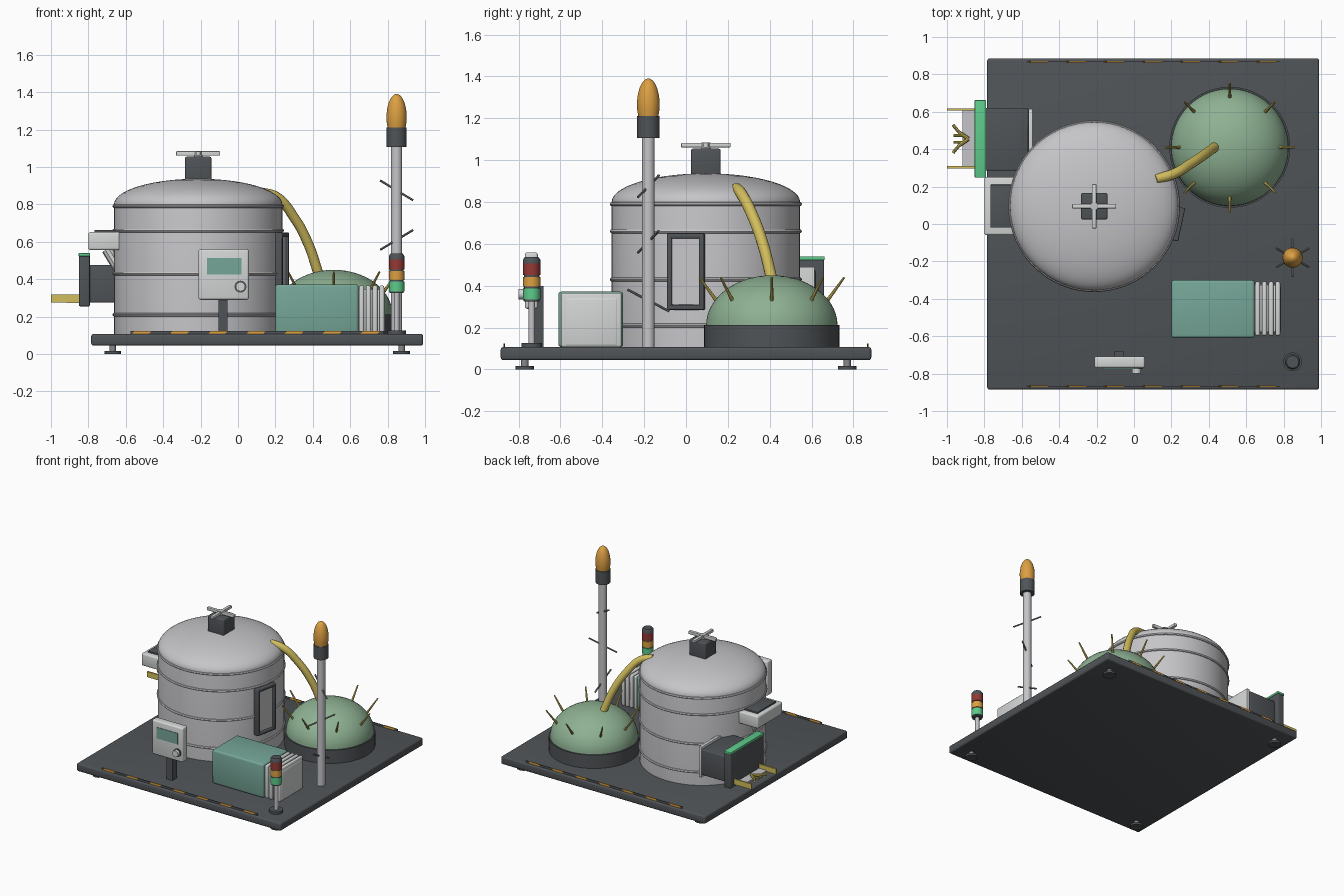
import bpy, bmesh, math
from mathutils import Vector, Matrix

if "Cube" in bpy.data.objects:
    bpy.data.objects.remove(bpy.data.objects["Cube"])

def mat(name, *c):
    m = bpy.data.materials.new(name)
    m.diffuse_color = (*c, 1)
    m.use_nodes = True
    m.node_tree.nodes["Principled BSDF"].inputs["Base Color"].default_value = m.diffuse_color
    return m

DARK = mat("charcoal", .08, .088, .096)
STEEL = mat("steel", .56, .56, .58)
PALE = mat("pale_grey", .66, .67, .67)
MID = mat("mid_grey", .24, .25, .26)
SAGE = mat("sage_green", .27, .44, .29)
TEAL = mat("teal", .18, .38, .31)
YELLOW = mat("yellow", .64, .51, .11)
ORANGE = mat("orange", .72, .35, .055)
RED = mat("red", .30, .04, .035)
GREEN = mat("bright_green", .11, .60, .26)

def finish(name, bm, m, smooth=True):
    bmesh.ops.recalc_face_normals(bm, faces=bm.faces)
    me = bpy.data.meshes.new(name)
    bm.to_mesh(me)
    bm.free()
    me.materials.append(m)
    ob = bpy.data.objects.new(name, me)
    bpy.context.collection.objects.link(ob)
    if smooth:
        bpy.context.view_layer.objects.active = ob
        bpy.ops.object.select_all(action='DESELECT')
        ob.select_set(True)
        bpy.ops.object.shade_smooth_by_angle(angle=math.radians(35))
    return ob

def box(name, m, x, y, z, bevel=0, xf=None):
    """Box from min/max pairs, optionally bevelled and transformed."""
    bm = bmesh.new()
    bmesh.ops.create_cube(bm, size=1)
    for v in bm.verts:
        v.co = Vector([(a + b) / 2 + c * (b - a) for (a, b), c in zip((x, y, z), v.co)])
    if bevel:
        bmesh.ops.bevel(bm, geom=bm.edges[:], offset=bevel, segments=3, profile=.5, affect='EDGES')
    if xf:
        bm.transform(xf)
    return finish(name, bm, m, bool(bevel))

def lathe(name, m, profile, at=(0, 0), n=48):
    """Spin (radius, z) points around a vertical axis."""
    bm = bmesh.new()
    vs = [bm.verts.new((at[0] + r, at[1], z)) for r, z in profile]
    es = [bm.edges.new(p) for p in zip(vs, vs[1:])]
    bmesh.ops.spin(bm, geom=vs + es, cent=(*at, 0), axis=(0, 0, 1), angle=math.tau, steps=n)
    bmesh.ops.remove_doubles(bm, verts=bm.verts, dist=1e-5)
    return finish(name, bm, m)

def cyl(name, m, at, r, z0, z1, n=32):
    return lathe(name, m, [(0, z0), (r, z0), (r, z1), (0, z1)], at, n)

def rod(name, m, a, b, r1, r2=None, n=10):
    """Round bar between two points."""
    a, b = Vector(a), Vector(b)
    bm = bmesh.new()
    bmesh.ops.create_cone(bm, cap_ends=True, segments=n, radius1=r1,
                          radius2=r1 if r2 is None else r2, depth=(b - a).length)
    q = (b - a).to_track_quat('Z', 'Y').to_matrix().to_4x4()
    bm.transform(Matrix.Translation((a + b) / 2) @ q)
    return finish(name, bm, m)

def arc(r, z, h, n=14):
    """Quarter ellipse from the rim to the top."""
    return [(r * math.cos(i * math.pi / 2 / n) if i < n else 0, z + h * math.sin(i * math.pi / 2 / n))
            for i in range(n + 1)]

# Base plate and levelling feet
box("base_plate", DARK, (-.785, .99), (-.885, .885), (.045, .107), .012)
for x in (-.67, .875):
    for y in (-.77, .77):
        cyl("foot_pad", DARK, (x, y), .045, 0, .016, 24)
        cyl("foot_stem", MID, (x, y), .018, .016, .05, 16)

# Hazard strips along front and back edges
for y in (-.868, .868):
    box("hazard_strip", DARK, (-.575, .78), (y - .002, y + .002), (.105, .123))
    for i in range(7):
        x = -.57 + i * .2035
        shear = Matrix.Identity(4)
        shear[0][2] = .9
        shear[0][3] = -.9 * .114
        box("hazard_stripe", ORANGE, (x + .01, x + .10), (y - .0035, y + .0035), (.106, .124), 0, shear)

# Tank with bands and domed lid
T = (-.213, .095)
lathe("tank", STEEL, [(0, .107), (.45, .107), (.45, .80)] + arc(.45, .80, .137), T, 64)
for z in (.21, .43, .66, .79):
    ring = [(.445 + .014 * math.cos(a * math.tau / 8), z + .011 * math.sin(a * math.tau / 8)) for a in range(9)]
    lathe("tank_band", STEEL, ring, T, 64)

# Stirrer motor with cross handle
box("motor_box", DARK, (T[0] - .071, T[0] + .071), (T[1] - .071, T[1] + .071), (.91, 1.055), .01)
cyl("motor_shaft", STEEL, T, .022, 1.05, 1.085, 16)
box("handle_x", PALE, (T[0] - .118, T[0] + .118), (T[1] - .012, T[1] + .012), (1.06, 1.084), .004)
box("handle_y", PALE, (T[0] - .012, T[0] + .012), (T[1] - .118, T[1] + .118), (1.061, 1.083), .004)

# Inspection door on the tank's right side
door = Matrix.Translation((*T, 0)) @ Matrix.Rotation(math.radians(-12), 4, 'Z')
box("door_panel", STEEL, (.42, .465), (-.07, .07), (.31, .625), 0, door)
for s in (-1, 1):
    box("door_frame_side", DARK, (.42, .478), (s * .078 - .012, s * .078 + .012), (.285, .65), .006, door)
for z in (.285, .626):
    box("door_frame_end", DARK, (.42, .478), (-.085, .085), (z, z + .024), .006, door)

# Feed hopper on the tank's left side
box("hopper", PALE, (-.80, -.60), (-.06, .25), (.555, .652), .012)
box("hopper_opening", DARK, (-.768, -.64), (-.02, .21), (.648, .664), .003)
rod("hopper_brace", PALE, (-.70, .095, .56), (-.64, .095, .46), .03)

# Discharge housing with green-topped plate
box("discharge_housing", DARK, (-.80, -.565), (.285, .62), (.275, .475), .008)
box("discharge_flange", PALE, (-.565, -.54), (.27, .615), (.25, .49), .004)
box("discharge_plate", DARK, (-.85, -.792), (.25, .66), (.255, .525), .006)
box("discharge_cap", GREEN, (-.852, -.79), (.248, .662), (.522, .54), .004)

# Output tray with rails and claw
box("tray_bed", STEEL, (-.918, -.84), (.305, .61), (.272, .285))
for y in (.303, .612):
    box("tray_rail", YELLOW, (-1.0, -.84), (y - .006, y + .006), (.275, .318))
for s in (-1, 1):
    rod("claw_arm", YELLOW, (-.885, .455, .297), (-.935, .455 + s * .035, .297), .011)
    rod("claw_tip", YELLOW, (-.935, .455 + s * .035, .297), (-.968, .455 + s * .075, .297), .009)
    rod("claw_finger", YELLOW, (-.91, .455 + s * .018, .297), (-.965, .455 + s * .018, .297), .008)

# Spiky green dome on a dark ring
D = (.512, .41)
cyl("dome_ring", DARK, D, .323, .107, .212, 64)
lathe("dome", SAGE, arc(.314, .21, .24), D, 64)
for i in range(8):
    c, s = math.cos(i * math.pi / 4), math.sin(i * math.pi / 4)
    rod("dome_spike", YELLOW, (D[0] + .262 * c, D[1] + .262 * s, .325),
        (D[0] + .346 * c, D[1] + .346 * s, .44), .009, .005, 8)

# Hose from the dome to the tank lid
cu = bpy.data.curves.new("hose_path", 'CURVE')
cu.dimensions = '3D'
cu.bevel_depth = .027
cu.bevel_resolution = 4
cu.use_fill_caps = True
sp = cu.splines.new('BEZIER')
pts = [(.115, .24, .865), (.205, .265, .84), (.30, .32, .73), (.375, .37, .59), (.43, .41, .43)]
sp.bezier_points.add(len(pts) - 1)
for bp, p in zip(sp.bezier_points, pts):
    bp.co = p
    bp.handle_left_type = bp.handle_right_type = 'AUTO'
cu.materials.append(YELLOW)
bpy.context.collection.objects.link(bpy.data.objects.new("hose", cu))

# Mast with beacon and three tilted cross rods
M = (.848, -.18)
cyl("mast", STEEL, M, .03, .107, 1.12)
cyl("beacon_collar", DARK, M, .053, 1.107, 1.21)
lathe("beacon", ORANGE, [(0, 1.205), (.047, 1.205)] + [(.053, 1.24)] + arc(.054, 1.265, .125), M, 32)
for deg, z in ((150, .875), (30, .61), (270, .33)):
    d = Vector((math.cos(math.radians(deg)), math.sin(math.radians(deg)), .52)) * .1
    o = Vector((*M, z))
    rod("mast_rod", MID, o - d, o + d, .006, n=8)

# Signal light stack
S = (.848, -.737)
cyl("signal_foot", DARK, S, .05, .107, .126)
cyl("signal_pole", STEEL, S, .015, .12, .34, 16)
cyl("signal_core", DARK, S, .037, .325, .50)
for m, z0, z1 in ((GREEN, .335, .388), (ORANGE, .396, .443), (RED, .451, .506)):
    cyl("signal_lamp", m, S, .041, z0, z1)
lathe("signal_cap", DARK, [(0, .50), (.041, .50), (.041, .525), (.033, .537), (0, .537)], S, 32)

# Teal power unit with ribbed end
box("power_unit", TEAL, (.20, .645), (-.61, -.30), (.107, .372), .015)
box("cooler_core", PALE, (.63, .785), (-.58, -.325), (.11, .345), .012)
for i in range(4):
    x = .648 + i * .036
    box("cooler_fin", PALE, (x, x + .026), (-.597, -.308), (.107, .366), .01)

# Control panel on a post
box("panel_post", DARK, (-.105, -.055), (-.735, -.68), (.107, .40))
box("panel_case", PALE, (-.212, .058), (-.77, -.708), (.29, .56), .012)
box("panel_screen", TEAL, (-.165, .018), (-.774, -.766), (.425, .512))
rod("panel_knob_ring", DARK, (.013, -.765, .36), (.013, -.776, .36), .032, n=24)
rod("panel_knob", PALE, (.013, -.77, .36), (.013, -.80, .36), .025, n=24)
